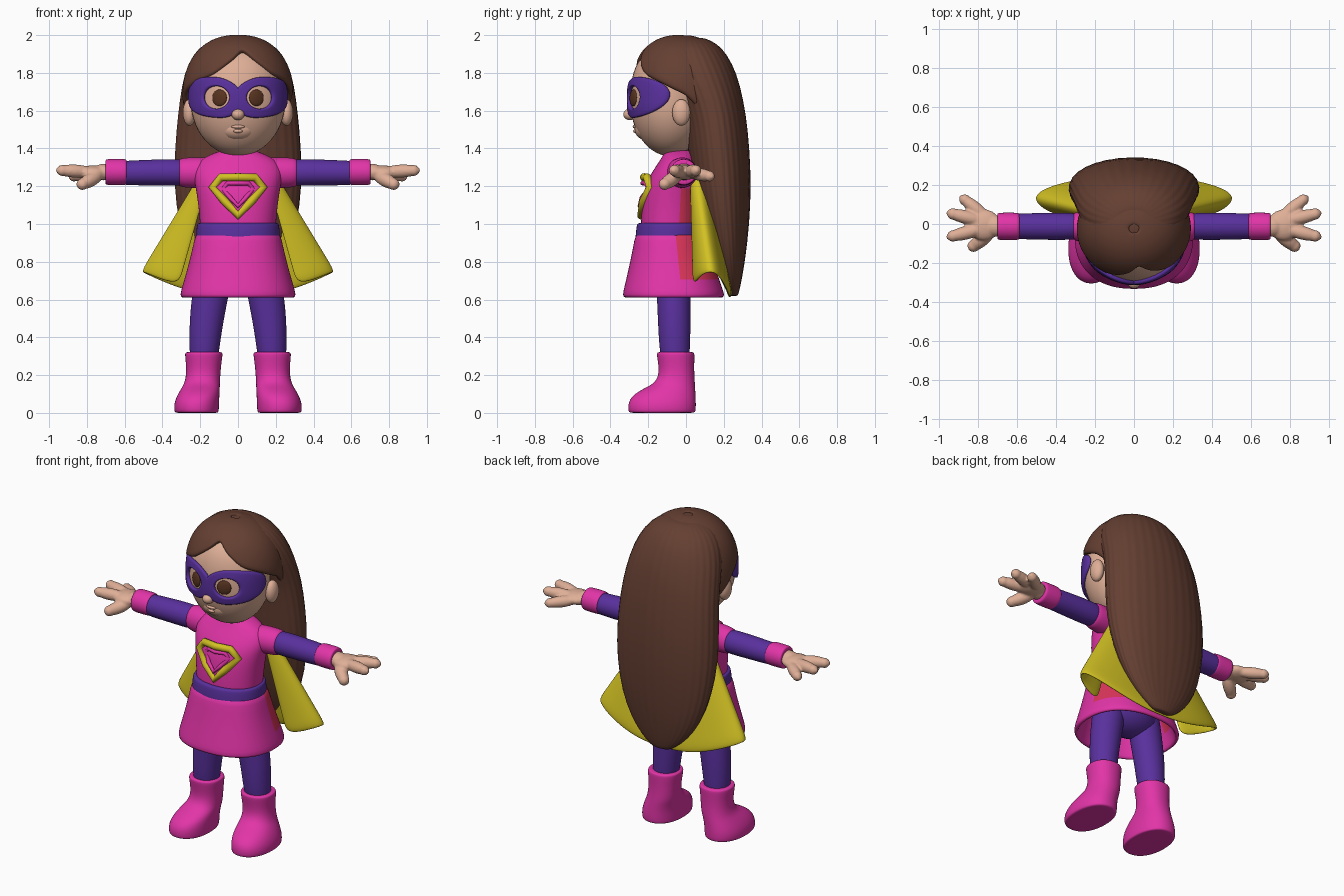
import bpy, bmesh, math
from mathutils import Vector

if "Cube" in bpy.data.objects:
    bpy.data.objects.remove(bpy.data.objects["Cube"])


def material(name, rgb):
    m = bpy.data.materials.new(name)
    m.use_nodes = True
    m.diffuse_color = (*rgb, 1)
    m.node_tree.nodes["Principled BSDF"].inputs["Base Color"].default_value = (*rgb, 1)
    return m


PINK = material("pink", (0.76, 0.035, 0.39))
PURPLE = material("purple", (0.1, 0.03, 0.34))
BROWN = material("hair_brown", (0.13, 0.05, 0.032))
SKIN = material("skin", (0.74, 0.43, 0.31))
YELLOW = material("yellow", (0.64, 0.53, 0.017))
RED = material("red", (0.7, 0.035, 0.1))
EYE = material("eye_brown", (0.1, 0.035, 0.015))


def finish(name, bm, mat, mirror=False, subdiv=0, thick=0):
    """Turn a bmesh into a smooth object with the usual modifiers."""
    bmesh.ops.recalc_face_normals(bm, faces=bm.faces[:])
    me = bpy.data.meshes.new(name)
    bm.to_mesh(me)
    bm.free()
    for p in me.polygons:
        p.use_smooth = True
    me.materials.append(mat)
    ob = bpy.data.objects.new(name, me)
    bpy.context.collection.objects.link(ob)
    if thick:
        s = ob.modifiers.new("thickness", "SOLIDIFY")
        s.thickness, s.offset = thick, 0
    if subdiv:
        s = ob.modifiers.new("smooth", "SUBSURF")
        s.levels = s.render_levels = subdiv
    if mirror:
        ob.modifiers.new("mirror", "MIRROR")
    return ob


def surface(name, rows, mat, wrap=True, caps=True, **kw):
    """Skin a list of point rows with quads."""
    bm = bmesh.new()
    vs = [[bm.verts.new(p) for p in row] for row in rows]
    n = len(rows[0])
    for a, b in zip(vs, vs[1:]):
        for i in range(n if wrap else n - 1):
            j = (i + 1) % n
            bm.faces.new((a[i], a[j], b[j], b[i]))
    if caps:
        bm.faces.new(vs[0])
        bm.faces.new(vs[-1])
    return finish(name, bm, mat, **kw)


def loft(name, rings, mat, n=24, e=2.0, along_x=False, caps=True, ripple=0, subdiv=2, **kw):
    """Stack superellipse rings (height, cx, cy, rx, ry)."""
    if caps:
        first, last = rings[0], rings[-1]
        shrink = lambda r: (*r[:3], r[3] * 0.7, r[4] * 0.7)
        rings = [shrink(first), *rings, shrink(last)]
    rows = []
    for h, cx, cy, rx, ry in rings:
        row = []
        for i in range(n):
            a = math.tau * i / n
            c, s = math.cos(a), math.sin(a)
            k = 1 + ripple * math.sin(a * n / 4)
            x = cx + k * rx * math.copysign(abs(c) ** (2 / e), c)
            y = cy + k * ry * math.copysign(abs(s) ** (2 / e), s)
            row.append((h, y, x) if along_x else (x, y, h))
        rows.append(row)
    return surface(name, rows, mat, caps=caps, subdiv=subdiv, **kw)


def add_ball(bm, centre, radii, direction=None):
    new = bmesh.ops.create_uvsphere(bm, u_segments=24, v_segments=16, radius=1)["verts"]
    q = Vector(direction).to_track_quat("Z", "Y") if direction else None
    for v in new:
        p = Vector(a * b for a, b in zip(v.co, radii))
        v.co = Vector(centre) + (q @ p if q else p)


def ball(name, centre, radii, mat, direction=None, **kw):
    bm = bmesh.new()
    add_ball(bm, centre, radii, direction)
    return finish(name, bm, mat, **kw)


def dome(centre, radii, lon, z, e_top, grow=0.0):
    """Point on a rounded dome; longitude 0 faces the front."""
    k = min(abs(z - centre[2]) / radii[2], 1)
    e = e_top if z > centre[2] else 2
    s = (1 - k ** e) ** (1 / e)
    return (centre[0] + (radii[0] + grow) * s * math.sin(lon),
            centre[1] - (radii[1] + grow) * s * math.cos(lon), z)


# Head
HEAD, HEAD_R = (0, -0.085, 1.65), (0.25, 0.21, 0.29)


def face(lon, z, grow=0.0):
    return dome(HEAD, HEAD_R, lon, z, 2.5, grow)


surface("head", [[face(math.tau * i / 40, 1.65 - 0.29 * math.cos(math.pi * j / 28)) for i in range(40)]
                 for j in range(1, 28)], SKIN)
loft("neck", [(1.28, 0, -0.04, 0.07, 0.06), (1.45, 0, -0.05, 0.07, 0.06)], SKIN)
ball("nose", (0, -0.298, 1.58), (0.034, 0.034, 0.03), SKIN)
ball("muzzle", (0, -0.2, 1.505), (0.1, 0.073, 0.065), SKIN)
ball("upper_lip", (0, -0.268, 1.515), (0.035, 0.014, 0.01), SKIN)
ball("lower_lip", (0, -0.264, 1.492), (0.025, 0.016, 0.011), SKIN)
ball("ears", (0.257, -0.025, 1.59), (0.035, 0.048, 0.07), SKIN, mirror=True)

# Eyes and mask
EYE_LON, EYE_Z = math.radians(27), 1.67
ball("eyes", face(EYE_LON - 0.07, EYE_Z - 0.002), (0.042, 0.044, 0.012), EYE,
     direction=(0.4, -0.9, 0.03), mirror=True)
mask_rows = []
for t in (0, 0.15, 0.4, 0.7, 1):
    row = []
    for i in range(48):
        a = math.tau * i / 48
        c, s = math.cos(a), math.sin(a)
        wide = math.radians(64 if c > 0 else 34)
        inner = (0.29 * c, 0.06 * s)
        outer = (wide * c, 0.108 * s + 0.015 * c)
        row.append(face(EYE_LON + inner[0] + t * (outer[0] - inner[0]),
                        EYE_Z + inner[1] + t * (outer[1] - inner[1]), 0.007))
    mask_rows.append(row)
surface("mask", mask_rows, PURPLE, caps=False, thick=0.024, subdiv=1, mirror=True)

# Hair: parted cap over the forehead and a long fall down the back
HAIRLINE = [(0, 1.92), (15, 1.86), (35, 1.79), (60, 1.745), (90, 1.68), (115, 1.56), (190, 1.5)]


def hairline(lon):
    d = abs((math.degrees(lon) - 7 + 180) % 360 - 180)
    for (d0, z0), (d1, z1) in zip(HAIRLINE, HAIRLINE[1:]):
        if d <= d1:
            return z0 + (z1 - z0) * (d - d0) / (d1 - d0)


cap_rows = []
for j in range(1, 17):
    row = []
    for i in range(72):
        lon = math.tau * i / 72
        z = 1.984 - (1.984 - hairline(lon)) * (j / 16) ** 2.5
        row.append(dome((0, -0.03, 1.665), (0.278, 0.258, 0.319), lon, z, 2.3))
    cap_rows.append(row)
surface("hair_cap", cap_rows, BROWN, caps=False, thick=0.035, subdiv=1)
ball("hair_crown", (0, -0.01, 1.9), (0.17, 0.15, 0.097), BROWN)

FALL = [(1.985, 0.1, -0.08, 0.1), (1.955, 0.18, -0.12, 0.165), (1.9, 0.235, -0.14, 0.215),
        (1.8, 0.285, -0.12, 0.268), (1.65, 0.308, -0.03, 0.305), (1.5, 0.325, 0.0, 0.327),
        (1.3, 0.338, 0.02, 0.342), (1.1, 0.33, 0.05, 0.342), (0.9, 0.285, 0.11, 0.325),
        (0.76, 0.215, 0.16, 0.305), (0.67, 0.135, 0.2, 0.288), (0.62, 0.065, 0.23, 0.275)]
loft("long_hair", [(z, 0, (f + b) / 2, w, (b - f) / 2) for z, w, f, b in FALL], BROWN,
     n=128, e=2.05, ripple=0.006, subdiv=1)

# Dress
top = loft("dress_top", [(0.92, 0, -0.085, 0.2, 0.155), (1.05, 0, -0.08, 0.202, 0.158),
                         (1.2, 0, -0.07, 0.225, 0.152), (1.28, 0, -0.055, 0.24, 0.122),
                         (1.34, 0, -0.04, 0.205, 0.095), (1.375, 0, -0.035, 0.13, 0.082),
                         (1.39, 0, -0.035, 0.085, 0.075)], PINK, n=48, e=2.2)
skirt = loft("skirt", [(0.95, 0, -0.085, 0.212, 0.17), (0.87, 0, -0.08, 0.228, 0.188),
                       (0.78, 0, -0.075, 0.25, 0.212), (0.7, 0, -0.07, 0.273, 0.235),
                       (0.64, 0, -0.067, 0.29, 0.253), (0.61, 0, -0.065, 0.295, 0.258)],
             PINK, n=48, e=2.3, caps=False, thick=0.026, subdiv=1)
for part in (top, skirt):
    part.data.materials.append(RED)
    for p in part.data.polygons:
        if p.center.y > -0.04 and 0.67 < p.center.z < 1.2:
            p.material_index = 1
loft("belt", [(0.918, 0, -0.087, 0.218, 0.178), (0.926, 0, -0.087, 0.224, 0.182),
              (0.998, 0, -0.085, 0.218, 0.176), (1.006, 0, -0.085, 0.212, 0.17)],
     PURPLE, n=40, e=2.2)


# Chest emblem
def emblem(name, scale, depth, mat):
    half = [(0, -0.222, 1.247), (0.09, -0.206, 1.247), (0.135, -0.19, 1.195),
            (0.07, -0.226, 1.12), (0, -0.236, 1.045)]
    pts = half + [(-x, y, z) for x, y, z in half[-2:0:-1]]
    cu = bpy.data.curves.new(name, "CURVE")
    cu.dimensions, cu.bevel_depth = "3D", depth
    sp = cu.splines.new("POLY")
    sp.points.add(len(pts) - 1)
    for v, (x, y, z) in zip(sp.points, pts):
        v.co = (x * scale, y - 0.02 * (1 - scale), 1.17 + (z - 1.17) * scale, 1)
    sp.use_cyclic_u = True
    cu.materials.append(mat)
    bpy.context.collection.objects.link(bpy.data.objects.new(name, cu))


emblem("emblem_frame", 1, 0.022, YELLOW)
emblem("emblem_gem", 0.6, 0.012, PINK)

# Arms
ARM = dict(along_x=True, mirror=True)
loft("shoulders", [(0.12, 1.27, -0.03, 0.08, 0.08), (0.22, 1.272, -0.02, 0.083, 0.08),
                   (0.315, 1.272, -0.012, 0.078, 0.075)], PINK, **ARM)
loft("sleeves", [(0.28, 1.272, -0.012, 0.073, 0.071), (0.45, 1.273, -0.012, 0.069, 0.07),
                 (0.57, 1.27, -0.012, 0.066, 0.067), (0.65, 1.272, -0.012, 0.06, 0.062)],
     PURPLE, **ARM)
loft("cuffs", [(0.588, 1.275, -0.012, 0.066, 0.068), (0.6, 1.275, -0.012, 0.07, 0.071),
               (0.69, 1.275, -0.012, 0.07, 0.071), (0.702, 1.275, -0.012, 0.066, 0.068)], PINK, **ARM)

# Hands: palm, three fingers and thumb fused together
bm = bmesh.new()
add_ball(bm, (0.77, -0.005, 1.272), (0.085, 0.08, 0.038))
add_ball(bm, (0.71, -0.012, 1.275), (0.06, 0.054, 0.044))
for root, tip, r in [((0.74, 0.02, 1.27), (0.895, 0.145, 1.25), 0.034),
                     ((0.76, 0.01, 1.275), (0.965, 0.06, 1.285), 0.035),
                     ((0.76, -0.02, 1.275), (0.965, -0.07, 1.285), 0.035),
                     ((0.72, -0.03, 1.265), (0.845, -0.13, 1.2), 0.037)]:
    a, b = Vector(root), Vector(tip)
    add_ball(bm, (a + b) / 2, (r, r, (b - a).length / 2), direction=b - a)
    add_ball(bm, a.lerp(b, 0.83), (r * 0.85,) * 3)
hands = finish("hands", bm, SKIN)
m = hands.modifiers.new("fuse", "REMESH")
m.mode, m.voxel_size, m.use_smooth_shade = "VOXEL", 0.007, True
m = hands.modifiers.new("soften", "SMOOTH")
m.iterations = 4
hands.modifiers.new("mirror", "MIRROR")

# Legs and boots
ball("hips", (0, -0.065, 0.74), (0.2, 0.13, 0.13), PURPLE)
loft("legs", [(0.25, 0.182, -0.055, 0.07, 0.07), (0.34, 0.178, -0.06, 0.08, 0.082),
              (0.48, 0.168, -0.062, 0.09, 0.087), (0.62, 0.147, -0.065, 0.098, 0.09),
              (0.85, 0.11, -0.07, 0.1, 0.095)], PURPLE, mirror=True)
loft("boots", [(0, 0.218, -0.127, 0.112, 0.172), (0.008, 0.22, -0.127, 0.119, 0.18),
               (0.05, 0.219, -0.127, 0.12, 0.181), (0.09, 0.211, -0.118, 0.113, 0.17),
               (0.125, 0.2, -0.092, 0.104, 0.142), (0.155, 0.19, -0.06, 0.095, 0.108),
               (0.2, 0.184, -0.05, 0.091, 0.095), (0.25, 0.182, -0.051, 0.093, 0.095),
               (0.31, 0.181, -0.055, 0.101, 0.101), (0.322, 0.181, -0.055, 0.098, 0.098)],
     PINK, e=2.2, mirror=True)

# Cape: flared sheet whose side edges fold round to the front
CAPE_TOP = [(0, 0.1, 1.28), (0.1, 0.1, 1.28), (0.18, 0.085, 1.26), (0.205, 0.06, 1.24),
            (0.2, 0.04, 1.23), (0.16, 0.03, 1.22)]
CAPE_HEM = [(0, 0.235, 0.605), (0.18, 0.235, 0.615), (0.38, 0.21, 0.68), (0.535, 0.15, 0.755),
            (0.47, 0.075, 0.73), (0.31, 0.04, 0.665)]


def both_sides(half):
    return [(-x, y, z) for x, y, z in half[:0:-1]] + half


cape_rows = [[Vector(a).lerp(Vector(b), j / 6) for a, b in zip(both_sides(CAPE_TOP), both_sides(CAPE_HEM))]
             for j in range(7)]
surface("cape", cape_rows, YELLOW, wrap=False, caps=False, thick=0.03, subdiv=3)
